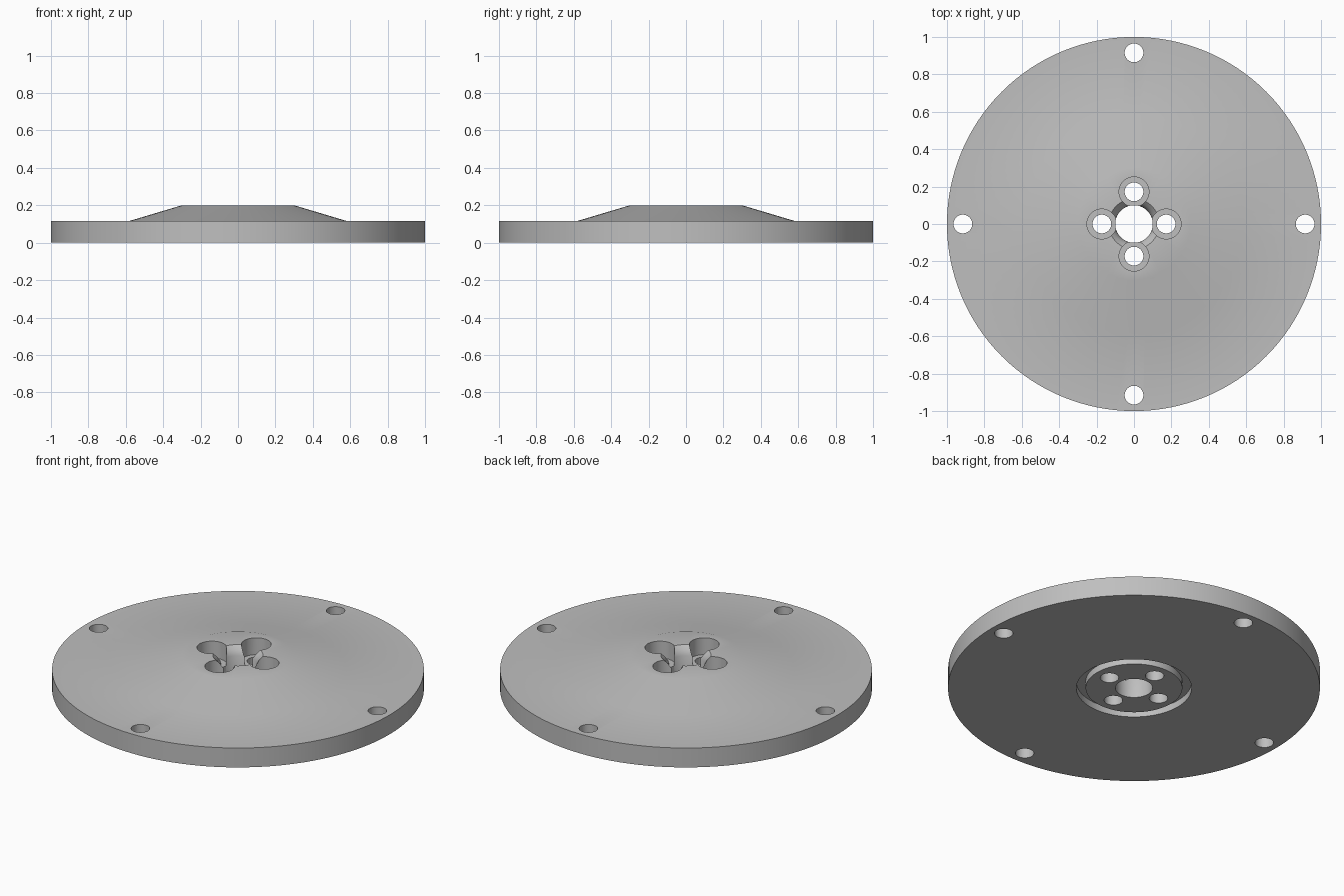
import bpy, bmesh
from math import tau, cos, sin
from mathutils import Vector

cube = bpy.data.objects.get("Cube")
if cube:
    bpy.data.objects.remove(cube)

metal = bpy.data.materials.new("light grey metal")
metal.use_nodes = True
metal.diffuse_color = (0.52, 0.52, 0.52, 1)
metal.node_tree.nodes["Principled BSDF"].inputs["Base Color"].default_value = metal.diffuse_color


def revolve(bm, profile, steps, x=0, y=0, closed=False):
    """Spin an (r, z) profile around the vertical axis through x, y."""
    verts = [bm.verts.new((x + r, y, z)) for r, z in profile]
    pairs = list(zip(verts, verts[1:]))
    if closed:
        pairs.append((verts[-1], verts[0]))
    edges = [bm.edges.new(p) for p in pairs]
    bmesh.ops.spin(bm, geom=verts + edges, cent=(x, y, 0), axis=(0, 0, 1),
                   angle=tau, steps=steps)


def make_object(name, bm):
    bmesh.ops.remove_doubles(bm, verts=bm.verts, dist=0.0001)
    bmesh.ops.recalc_face_normals(bm, faces=bm.faces)
    mesh = bpy.data.meshes.new(name)
    bm.to_mesh(mesh)
    bm.free()
    mesh.materials.append(metal)
    obj = bpy.data.objects.new(name, mesh)
    bpy.context.collection.objects.link(obj)
    return obj


# Flange: raised hub, flared centre bore and ring groove underneath
bm = bmesh.new()
revolve(bm, [(0.1, 0), (0.26, 0), (0.26, 0.04), (0.31, 0.04), (0.31, 0),
             (1, 0), (1, 0.115), (0.585, 0.115), (0.3, 0.2),
             (0.135, 0.2), (0.115, 0.18), (0.1, 0.15)], 128, closed=True)
flange = make_object("flange_disc", bm)

# Cutter: four stepped screw holes by the bore, four plain holes by the rim
bm = bmesh.new()
for i in range(4):
    d = Vector((cos(i * tau / 4), sin(i * tau / 4)))
    inner, outer = d * 0.172, d * 0.915
    revolve(bm, [(0, -0.1), (0.05, -0.1), (0.05, 0.1), (0.08, 0.1),
                 (0.08, 0.3), (0, 0.3)], 48, *inner)
    revolve(bm, [(0, -0.1), (0.05, -0.1), (0.05, 0.3), (0, 0.3)], 48, *outer)
cutter = make_object("hole_cutter", bm)
cutter.hide_render = True

bpy.ops.object.select_all(action='DESELECT')
bpy.context.view_layer.objects.active = flange
flange.select_set(True)
cut = flange.modifiers.new("screw holes", 'BOOLEAN')
cut.operation = 'DIFFERENCE'
cut.solver = 'EXACT'
cut.object = cutter
bpy.ops.object.modifier_apply(modifier=cut.name)
bpy.data.objects.remove(cutter)
bpy.ops.object.shade_smooth_by_angle()
